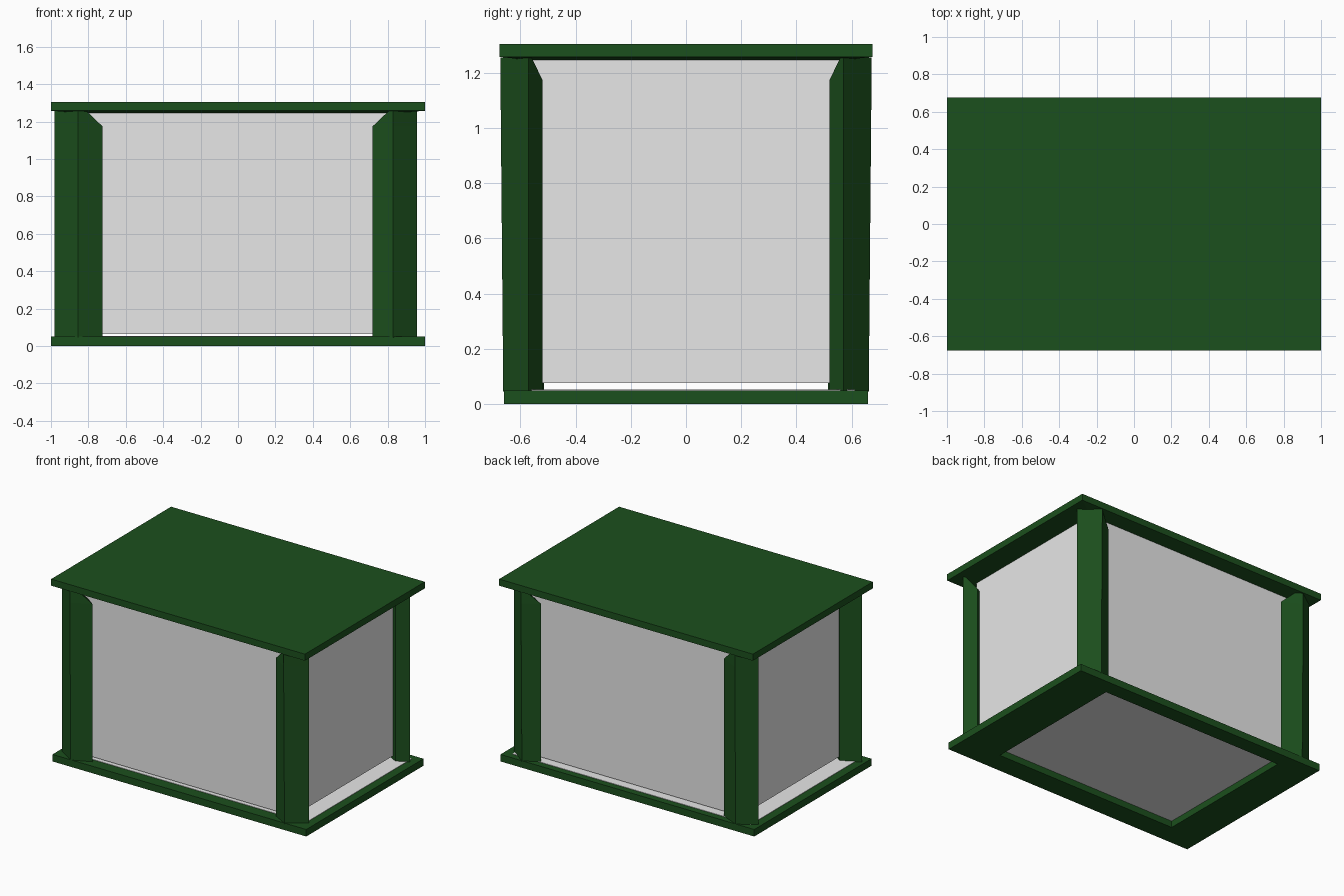
import bpy
import bmesh

cube = bpy.data.objects.get("Cube")
if cube:
    bpy.data.objects.remove(cube)


def material(name, color):
    m = bpy.data.materials.new(name)
    m.use_nodes = True
    m.diffuse_color = color
    m.node_tree.nodes["Principled BSDF"].inputs["Base Color"].default_value = color
    return m


GREEN = material("dark green", (0.0112, 0.079, 0.0122, 1))
GREY = material("light grey", (0.8, 0.8, 0.8, 1))


def rect(x, y, z, cx=0, cy=0):
    return [(cx + sx * x, cy + sy * y, z)
            for sx, sy in ((-1, -1), (1, -1), (1, 1), (-1, 1))]


def loft(name, rings, mat, closed=False):
    """Join rings of points with quads; cap the ends unless the rings loop."""
    bm = bmesh.new()
    vs = [[bm.verts.new(p) for p in ring] for ring in rings]
    n = len(vs[0])
    pairs = list(zip(vs, vs[1:]))
    if closed:
        pairs.append((vs[-1], vs[0]))
    else:
        bm.faces.new(vs[0])
        bm.faces.new(vs[-1])
    for a, b in pairs:
        for i in range(n):
            j = (i + 1) % n
            bm.faces.new((a[i], a[j], b[j], b[i]))
    bmesh.ops.recalc_face_normals(bm, faces=bm.faces)
    me = bpy.data.meshes.new(name)
    bm.to_mesh(me)
    bm.free()
    me.materials.append(mat)
    ob = bpy.data.objects.new(name, me)
    bpy.context.collection.objects.link(ob)


# Base frame with a rectangular opening
hole = (0.72, 0.53)
loft("base_frame", [rect(1, 0.66, 0), rect(1, 0.66, 0.05),
                    rect(*hole, 0.05, -0.022, 0.022),
                    rect(*hole, 0, -0.022, 0.022)], GREEN, closed=True)

# Thin floor plate resting on the frame
loft("floor", [rect(0.94, 0.595, z, 0, 0.018) for z in (0.046, 0.053)], GREY)

# Four thin wall panels, set behind the post edges and just above the floor
for name, y in (("front_panel", -0.563), ("back_panel", 0.565)):
    loft(name, [rect(0.845, 0.005, z, 0, y) for z in (0.065, 1.25)], GREY)
for name, x in (("left_panel", 0.841), ("right_panel", -0.839)):
    loft(name, [rect(0.005, 0.563, z, x) for z in (0.076, 1.25)], GREY)

# Roof slab with a shallow tapered underside
loft("roof", [rect(0.855, 0.58, 1.247), rect(1, 0.675, 1.258),
              rect(1, 0.675, 1.305)], GREEN)

# Angled corner posts, with the inner edges cut back at the top;
# each side lists its outer, front, inner and rear edges
SIDES = {
    "left": (1, [(0.957, 0.57), (0.83, 0.662), (0.72, 0.603), (0.877, 0.52)]),
    "right": (-1, [(0.98, 0.583), (0.855, 0.662), (0.725, 0.605), (0.85, 0.515)]),
}
for side, (sx, foot) in SIDES.items():
    for end, sy in (("front", -1), ("back", 1)):
        outer, front, inner, rear = foot
        front_top = (front[0], front[1] + 0.01)
        t = 0.085 / (front[0] - inner[0])
        inner_top = (inner[0] + 0.085, inner[1] + t * (front[1] - inner[1]))
        t = 0.04 / (outer[1] - rear[1])
        rear_top = (rear[0] + t * (outer[0] - rear[0]), rear[1] + 0.04)
        shoulder = [outer, front_top, inner, rear]
        head = [outer, front_top, inner_top, rear_top]
        rings = [[(sx * x, sy * y, z) for x, y in ring]
                 for ring, z in ((foot, 0.045), (shoulder, 1.175), (head, 1.256))]
        loft(f"{end}_{side}_post", rings, GREEN)
